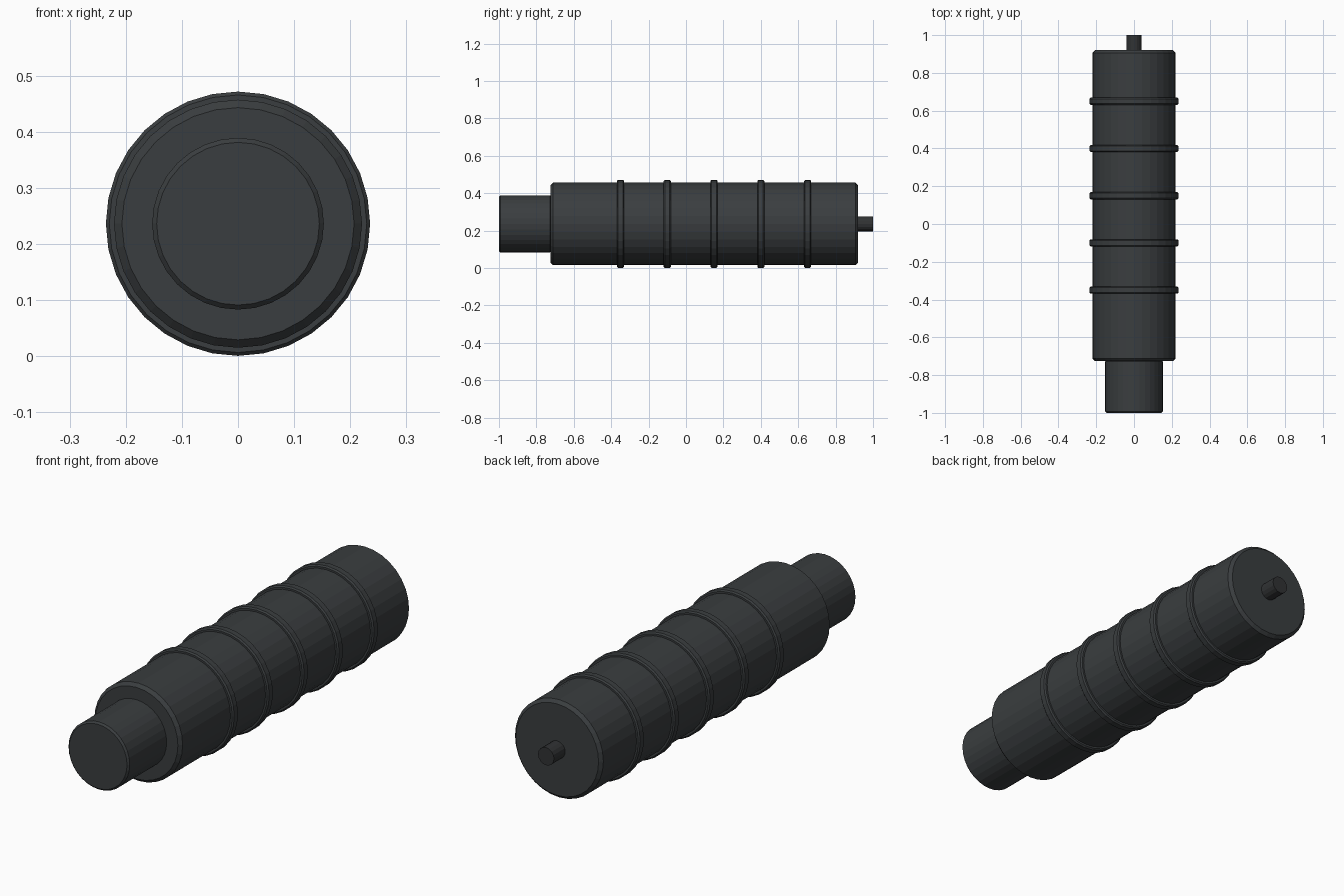
import bpy
import math

if "Cube" in bpy.data.objects:
    bpy.data.objects.remove(bpy.data.objects["Cube"])

AXIS_Z = 0.236
RING_YS = [-0.35, -0.10, 0.15, 0.40, 0.65]


def material(name, color):
    mat = bpy.data.materials.new(name)
    mat.diffuse_color = (*color, 1)
    mat.use_nodes = True
    mat.node_tree.nodes["Principled BSDF"].inputs["Base Color"].default_value = mat.diffuse_color
    return mat


def rod(name, radius, y0, y1, chamfer, sides, mat):
    """Flat-faced cylinder along y with chamfered rims."""
    bpy.ops.mesh.primitive_cylinder_add(
        vertices=sides, radius=radius, depth=y1 - y0,
        location=(0, (y0 + y1) / 2, AXIS_Z), rotation=(math.pi / 2, 0, 0))
    ob = bpy.context.object
    ob.name = name
    ob.data.materials.append(mat)
    if chamfer:
        bev = ob.modifiers.new("rim_chamfer", 'BEVEL')
        bev.width = chamfer
        bev.segments = 1
        bev.limit_method = 'ANGLE'
        bev.angle_limit = math.radians(40)
    return ob


dark = material("dark_grey", (0.042, 0.047, 0.050))
darker = material("pin_grey", (0.030, 0.032, 0.034))

# Main grip, front neck and rear pin
rod("grip_body", 0.221, -0.725, 0.92, 0.014, 32, dark)
rod("front_neck", 0.153, -1.0, -0.72, 0.008, 32, dark)
rod("rear_pin", 0.04, 0.90, 1.0, 0, 16, darker)

# Raised rings along the grip
for i, y in enumerate(RING_YS):
    rod(f"grip_ring_{i + 1}", 0.2355, y - 0.019, y + 0.019, 0.006, 32, dark)
